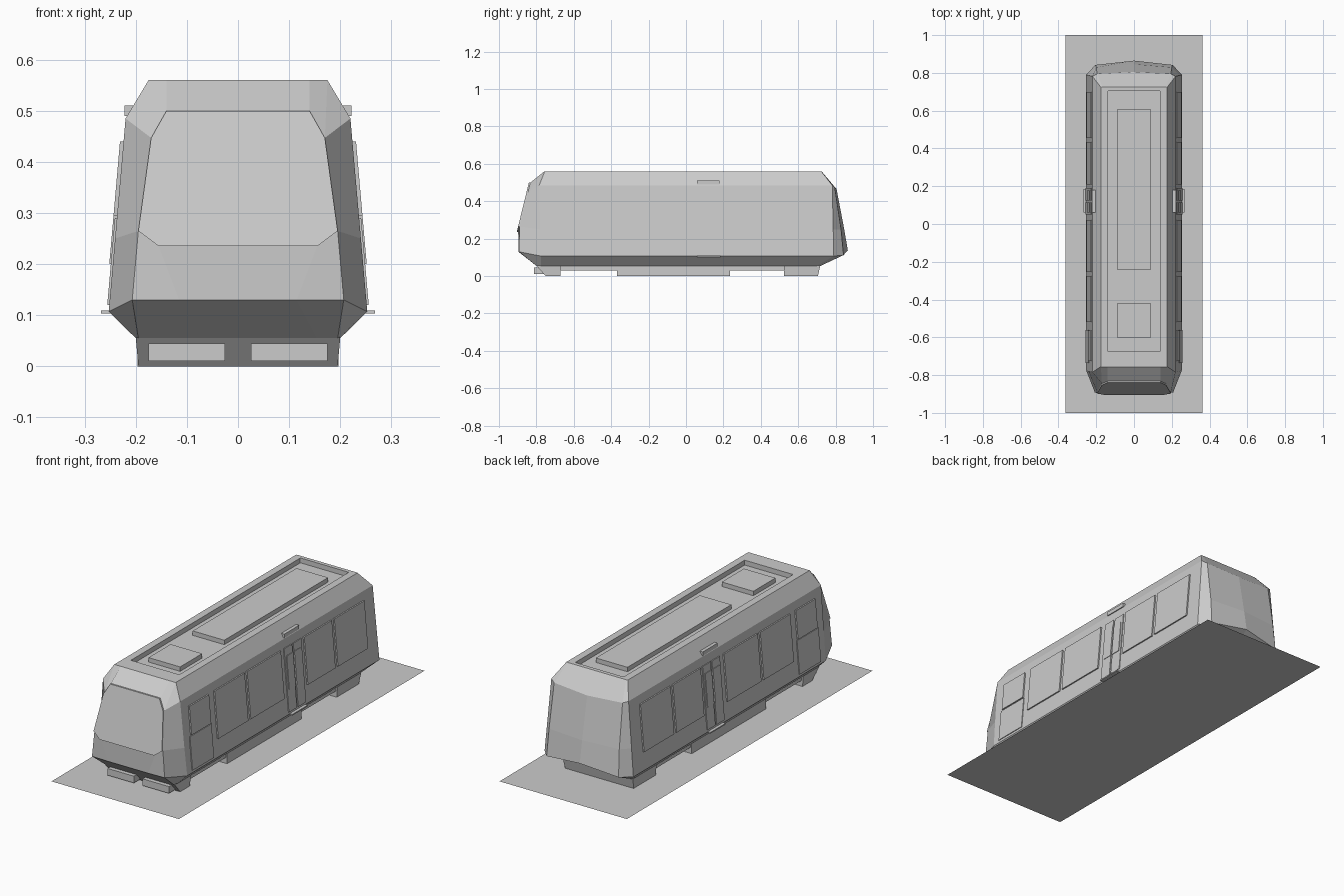
import bpy, bmesh


def make_object(name, bm, merge=True):
    if merge:
        bmesh.ops.remove_doubles(bm, verts=bm.verts, dist=0.0002)
    bmesh.ops.recalc_face_normals(bm, faces=bm.faces)
    me = bpy.data.meshes.new(name)
    bm.to_mesh(me)
    bm.free()
    ob = bpy.data.objects.new(name, me)
    bpy.context.collection.objects.link(ob)
    return ob


def loft(name, rings):
    bm = bmesh.new()
    loops = [[bm.verts.new(p) for p in ring] for ring in rings]
    n = len(loops[0])
    for a, b in zip(loops, loops[1:]):
        for i in range(n):
            j = (i + 1) % n
            bm.faces.new((a[i], a[j], b[j], b[i]))
    bm.faces.new(loops[0])
    bm.faces.new(loops[-1])
    return make_object(name, bm)


def box(name, x0, x1, y0, y1, z0, z1):
    rect = [(x0, y0), (x1, y0), (x1, y1), (x0, y1)]
    return loft(name, [[(x, y, z) for x, y in rect] for z in (z0, z1)])


def mirrored(half):
    # half ends on the centre line
    return half + [(-x, y, z) for x, y, z in reversed(half[:-1])]


def flat_ring(x, y0, y1, z):
    return mirrored([(x * 0.8, y0, z), (x, y0, z), (x, y0 + 0.002, z),
                     (x, y1 - 0.002, z), (x * 0.95, y1, z), (0, y1, z)])


# Faceted car body, with the roof trough formed by the last two rings
body_rings = [
    mirrored([(0.155, -0.80, 0.055), (0.195, -0.80, 0.055), (0.20, -0.775, 0.055),
              (0.20, 0.70, 0.055), (0.195, 0.72, 0.055), (0, 0.72, 0.055)]),
    mirrored([(0.115, -0.896, 0.13), (0.207, -0.893, 0.13), (0.253, -0.775, 0.107),
              (0.253, 0.79, 0.107), (0.205, 0.842, 0.112), (0, 0.865, 0.138)]),
    mirrored([(0.155, -0.897, 0.235), (0.195, -0.89, 0.265), (0.2405, -0.78, 0.25),
              (0.2405, 0.787, 0.25), (0.20, 0.829, 0.25), (0, 0.846, 0.25)]),
    mirrored([(0.14, -0.832, 0.50), (0.17, -0.845, 0.447), (0.22, -0.785, 0.485),
              (0.22, 0.782, 0.485), (0.195, 0.795, 0.475), (0, 0.805, 0.465)]),
    flat_ring(0.175, -0.757, 0.725, 0.56),
    flat_ring(0.138, -0.675, 0.705, 0.56),
    flat_ring(0.138, -0.675, 0.705, 0.535),
]
loft("car_body", body_rings)

# Raised windscreen pane
half = [(0.155, 0.235), (0.195, 0.265), (0.17, 0.447), (0.14, 0.50)]
pane = half + [(-x, z) for x, z in reversed(half)]
loft("windscreen", [[(x, off - 0.905 + (z - 0.235) * 0.245, z) for x, z in pane]
                    for off in (0.015, 0.0)])


# Side panels that follow the sloping wall
def side_panel(name, y0, y1, z0, z1, out=0.007):
    for s, side in ((1, "right"), (-1, "left")):
        rect = [(y0, z0), (y1, z0), (y1, z1), (y0, z1)]
        loft(f"{name}_{side}",
             [[(s * (0.253 - 0.0873 * (z - 0.107) + d), y, z) for y, z in rect]
              for d in (-0.01, out)])


for i, (y0, y1) in enumerate([(-0.52, -0.275), (-0.255, 0.02), (0.21, 0.435), (0.455, 0.70)]):
    side_panel(f"side_window_{i + 1}", y0, y1, 0.20, 0.44)
side_panel("cab_door_lower", -0.735, -0.56, 0.12, 0.29, 0.004)
side_panel("cab_door_window", -0.725, -0.565, 0.295, 0.44)
for i, (y0, y1) in enumerate([(0.05, 0.115), (0.125, 0.19)]):
    side_panel(f"passenger_door_leaf_{i + 1}", y0, y1, 0.12, 0.44, 0.004)
    side_panel(f"passenger_door_glass_{i + 1}", y0 + 0.012 * (i == 0), y1 - 0.012 * (i == 1),
               0.23, 0.40)

# Door steps and drip ledges
for s, side in ((1, "right"), (-1, "left")):
    box(f"door_step_{side}", *sorted((s * 0.22, s * 0.268)), 0.06, 0.185, 0.103, 0.109)
    box(f"door_ledge_{side}", *sorted((s * 0.195, s * 0.222)), 0.06, 0.18, 0.49, 0.51)
    # Front bumper blocks
    box(f"bumper_{side}", *sorted((s * 0.025, s * 0.175)), -0.812, -0.74, 0.01, 0.045)

# Roof equipment inside the trough
box("roof_unit_long", -0.09, 0.09, -0.24, 0.605, 0.53, 0.558)
box("roof_unit_short", -0.09, 0.09, -0.60, -0.42, 0.53, 0.558)

# Underframe and skirts
box("underframe", -0.19, 0.19, -0.68, 0.60, 0.03, 0.058)
loft("front_skirt", [
    [(-0.195, -0.75, 0), (0.195, -0.75, 0), (0.195, -0.67, 0), (-0.195, -0.67, 0)],
    [(-0.2, -0.80, 0.056), (0.2, -0.80, 0.056), (0.2, -0.67, 0.056), (-0.2, -0.67, 0.056)]])
box("middle_skirt", -0.197, 0.197, -0.37, 0.235, 0, 0.056)
loft("rear_skirt", [
    [(-0.195, 0.525, 0), (0.195, 0.525, 0), (0.195, 0.705, 0), (-0.195, 0.705, 0)],
    [(-0.2, 0.525, 0.056), (0.2, 0.525, 0.056), (0.2, 0.718, 0.056), (-0.2, 0.718, 0.056)]])

# Flat base plate
bm = bmesh.new()
bm.faces.new([bm.verts.new(p) for p in
              ((-0.363, -1, 0), (0.363, -1, 0), (0.363, 1, 0), (-0.363, 1, 0))])
make_object("base_plate", bm)
